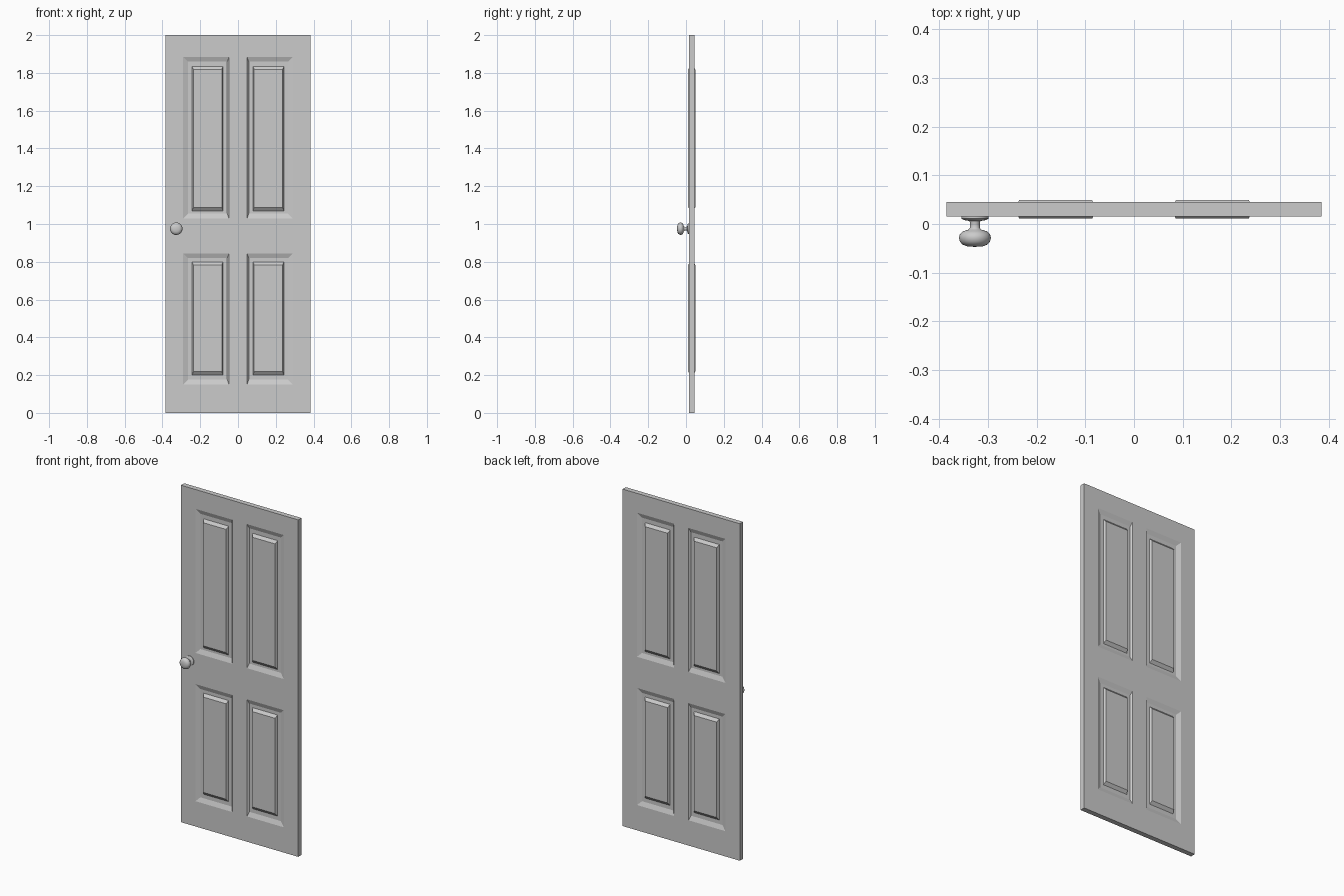
import bpy, bmesh, math
from mathutils import Vector

cube = bpy.data.objects.get("Cube")
if cube:
    bpy.data.objects.remove(cube, do_unlink=True)


def make_material(name, color):
    mat = bpy.data.materials.new(name)
    mat.use_nodes = True
    mat.diffuse_color = color
    mat.node_tree.nodes["Principled BSDF"].inputs["Base Color"].default_value = color
    return mat


grey = make_material("light grey paint", (0.6, 0.6, 0.6, 1))

MID_Y = 0.03        # centre plane of the door leaf
HALF = 0.015        # half thickness
RECESS = 0.010      # depth of the sunken fields
RAISE = 0.004       # raised panels stand proud of the leaf
XS = [-0.385, -0.29, -0.048, 0.048, 0.29, 0.385]
ZS = [0, 0.15, 0.845, 1.03, 1.885, 2]


def finish(name, bm, y=0.0):
    bmesh.ops.remove_doubles(bm, verts=bm.verts, dist=1e-5)
    bmesh.ops.recalc_face_normals(bm, faces=bm.faces)
    mesh = bpy.data.meshes.new(name)
    bm.to_mesh(mesh)
    bm.free()
    mesh.materials.append(grey)
    obj = bpy.data.objects.new(name, mesh)
    obj.location.y = y
    bpy.context.collection.objects.link(obj)
    return obj


def mirror_to_back(obj):
    mod = obj.modifiers.new("back side", 'MIRROR')
    mod.use_axis = (False, True, False)
    mod.merge_threshold = 1e-4


def rect(bm, x0, x1, z0, z1, y):
    return [bm.verts.new((x, y, z)) for x, z in ((x0, z0), (x1, z0), (x1, z1), (x0, z1))]


def sloped_field(bm, outer, inner):
    """Four sloped sides between two rectangles, closed by the inner one."""
    for k in range(4):
        n = (k + 1) % 4
        bm.faces.new((outer[k], outer[n], inner[n], inner[k]))
    bm.faces.new(inner)


# Door leaf: front skin with four sunken fields
bm = bmesh.new()
for i in range(5):
    for j in range(5):
        x0, x1, z0, z1 = XS[i], XS[i + 1], ZS[j], ZS[j + 1]
        outer = rect(bm, x0, x1, z0, z1, -HALF)
        if i % 2 and j % 2:
            # steep slope beside the middle stile, gentle slopes elsewhere
            left, right = (0.026, 0.009) if i == 1 else (0.009, 0.026)
            inner = rect(bm, x0 + left, x1 - right, z0 + 0.026, z1 - 0.026, RECESS - HALF)
            sloped_field(bm, outer, inner)
        else:
            bm.faces.new(outer)
bmesh.ops.remove_doubles(bm, verts=bm.verts, dist=1e-5)
# Edges of the leaf, back to the centre plane
rim = [e for e in bm.edges if e.is_boundary]
new = bmesh.ops.extrude_edge_only(bm, edges=rim)["geom"]
for v in new:
    if isinstance(v, bmesh.types.BMVert):
        v.co.y = 0
mirror_to_back(finish("door_leaf", bm, MID_Y))

# Raised panels, one in each field, on both sides
for row, z0, z1 in (("lower", 0.20, 0.80), ("upper", 1.07, 1.835)):
    for side, cx in (("right", -0.161), ("left", 0.161)):
        bm = bmesh.new()
        base = rect(bm, cx - 0.082, cx + 0.082, z0, z1, RECESS - HALF)
        top = rect(bm, cx - 0.075, cx + 0.075, z0 + 0.018, z1 - 0.016, -HALF - RAISE)
        sloped_field(bm, base, top)
        mirror_to_back(finish(f"{row}_{side}_panel", bm, MID_Y))


# Knob: turned profile of (radius, y) spun around the y axis
profile = [(0, 0.015), (0.028, 0.015), (0.028, 0.011), (0.022, 0.008), (0.011, 0.006),
           (0.010, 0), (0.010, -0.008), (0.014, -0.012), (0.025, -0.015), (0.031, -0.021),
           (0.033, -0.028), (0.031, -0.036), (0.026, -0.042), (0.016, -0.046), (0, -0.047)]
bm = bmesh.new()
verts = [bm.verts.new((r, y, 0)) for r, y in profile]
edges = [bm.edges.new(pair) for pair in zip(verts, verts[1:])]
bmesh.ops.spin(bm, geom=verts + edges, cent=(0, 0, 0), axis=(0, 1, 0),
               angle=math.tau, steps=32)
knob = finish("door_knob", bm)
knob.location = Vector((-0.327, 0, 0.975))
bpy.ops.object.select_all(action='DESELECT')
knob.select_set(True)
bpy.context.view_layer.objects.active = knob
bpy.ops.object.shade_smooth_by_angle(angle=math.radians(45))
